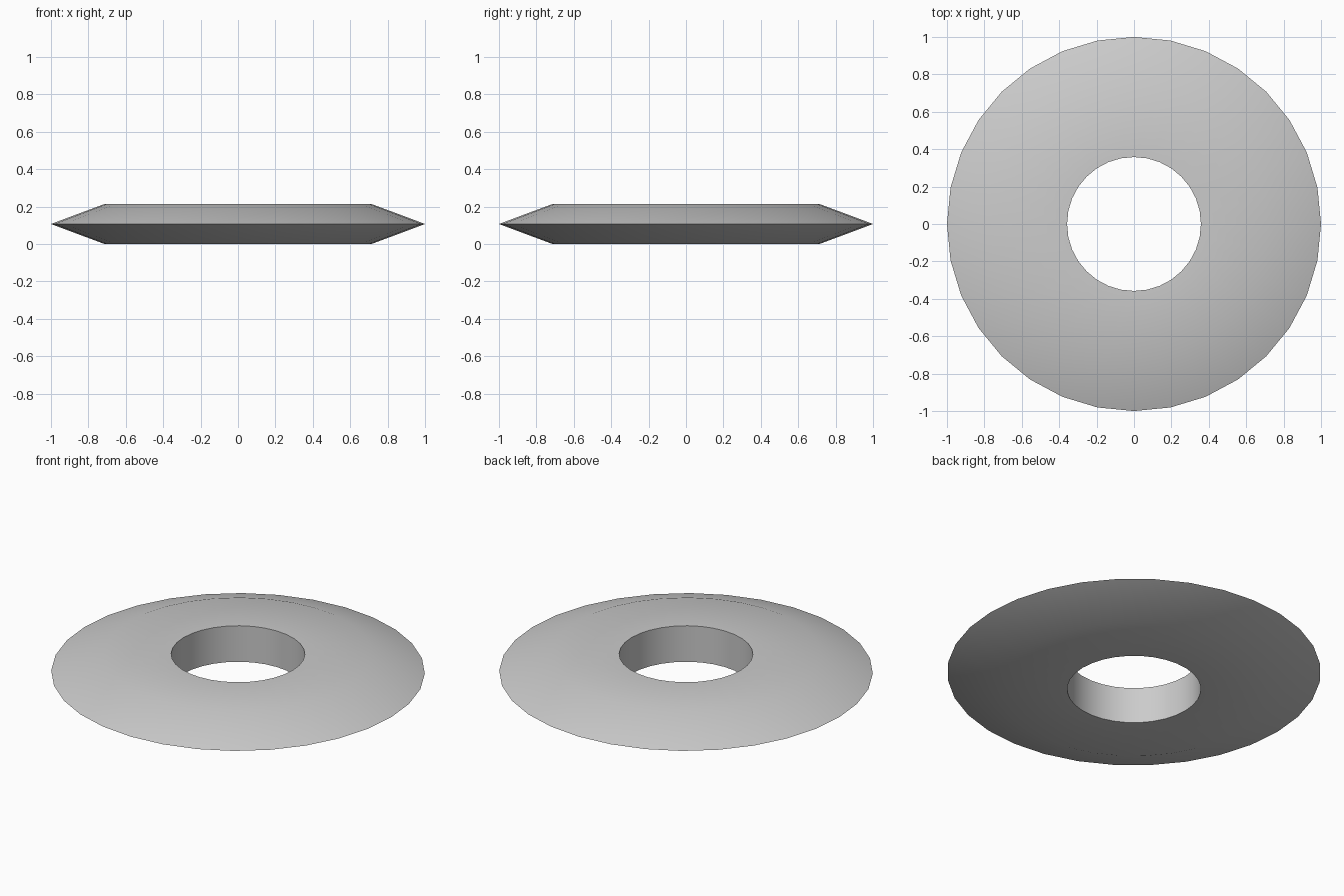
import bpy, bmesh, math

if "Cube" in bpy.data.objects:
    bpy.data.objects.remove(bpy.data.objects["Cube"])

SIDES = 32
H = 0.213
# ring cross-section as (radius, height): hole wall, flat faces, tapered rim
PROFILE = [(0.358, 0), (0.715, 0), (1.0, H / 2), (0.715, H), (0.358, H)]

# revolve the closed cross-section around z
bm = bmesh.new()
rings = []
for i in range(SIDES):
    a = 2 * math.pi * i / SIDES
    rings.append([bm.verts.new((r * math.cos(a), r * math.sin(a), z)) for r, z in PROFILE])
n = len(PROFILE)
for i in range(SIDES):
    p, q = rings[i], rings[(i + 1) % SIDES]
    for j in range(n):
        k = (j + 1) % n
        bm.faces.new((p[j], q[j], q[k], p[k]))
bmesh.ops.recalc_face_normals(bm, faces=bm.faces)

mesh = bpy.data.meshes.new("tapered_ring")
bm.to_mesh(mesh)
bm.free()
ring = bpy.data.objects.new("tapered_ring", mesh)
bpy.context.collection.objects.link(ring)

# smooth rim, crisp hole edges
bpy.context.view_layer.objects.active = ring
ring.select_set(True)
bpy.ops.object.shade_smooth_by_angle(angle=math.radians(60))
